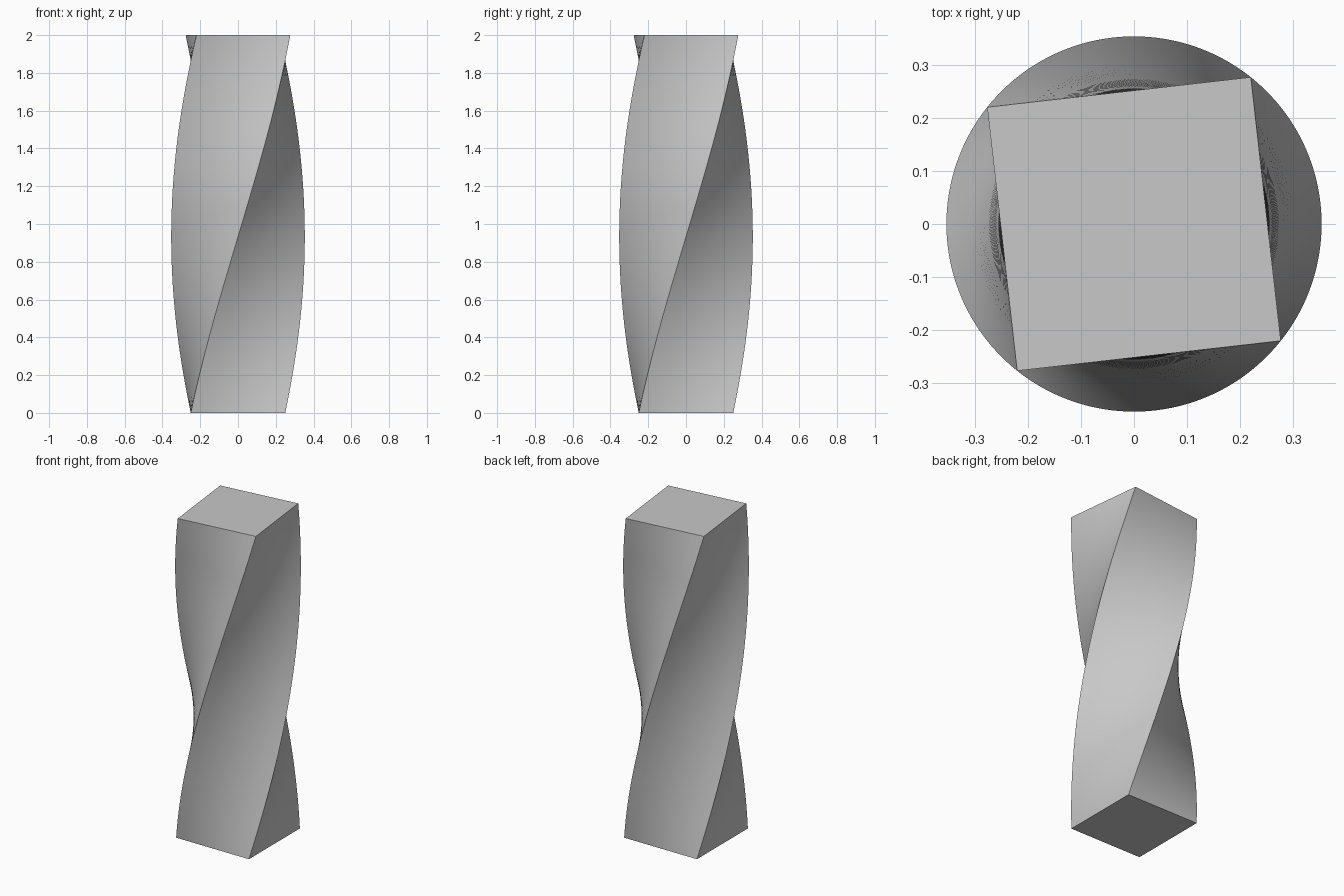
import bpy
import bmesh
import math
from mathutils import Matrix, Vector

HEIGHT = 2.0
HALF = 0.25
TWIST = math.radians(96.5)
LEVELS = 80
ACROSS = 8

if "Cube" in bpy.data.objects:
    bpy.data.objects.remove(bpy.data.objects["Cube"], do_unlink=True)


def flat_material(name, colour):
    mat = bpy.data.materials.new(name)
    mat.use_nodes = True
    mat.diffuse_color = colour
    mat.node_tree.nodes["Principled BSDF"].inputs["Base Color"].default_value = colour
    return mat


# Square outline, counter-clockwise, with each side divided for a smooth ruled surface
outline = []
for side in range(4):
    turn = Matrix.Rotation(side * math.pi / 2, 3, "Z")
    for i in range(ACROSS):
        outline.append(turn @ Vector((-HALF + 2 * HALF * i / ACROSS, -HALF, 0)))

# Rings of the outline, turned steadily on the way up
bm = bmesh.new()
rings = []
for level in range(LEVELS + 1):
    t = level / LEVELS
    turn = Matrix.Rotation(TWIST * t, 3, "Z")
    lift = Vector((0, 0, HEIGHT * t))
    rings.append([bm.verts.new(turn @ p + lift) for p in outline])

# Twisted sides
count = len(outline)
for low, high in zip(rings, rings[1:]):
    for i in range(count):
        j = (i + 1) % count
        bm.faces.new((low[i], low[j], high[j], high[i]))

# Flat end caps
bm.faces.new(list(reversed(rings[0])))
bm.faces.new(rings[-1])

mesh = bpy.data.meshes.new("twisted_column")
bm.to_mesh(mesh)
bm.free()
column = bpy.data.objects.new("twisted_column", mesh)
bpy.context.collection.objects.link(column)
mesh.materials.append(flat_material("light grey", (0.58, 0.58, 0.58, 1)))

# Smooth sides with sharp corners
bpy.ops.object.select_all(action="DESELECT")
column.select_set(True)
bpy.context.view_layer.objects.active = column
bpy.ops.object.shade_smooth_by_angle(angle=math.radians(30))
